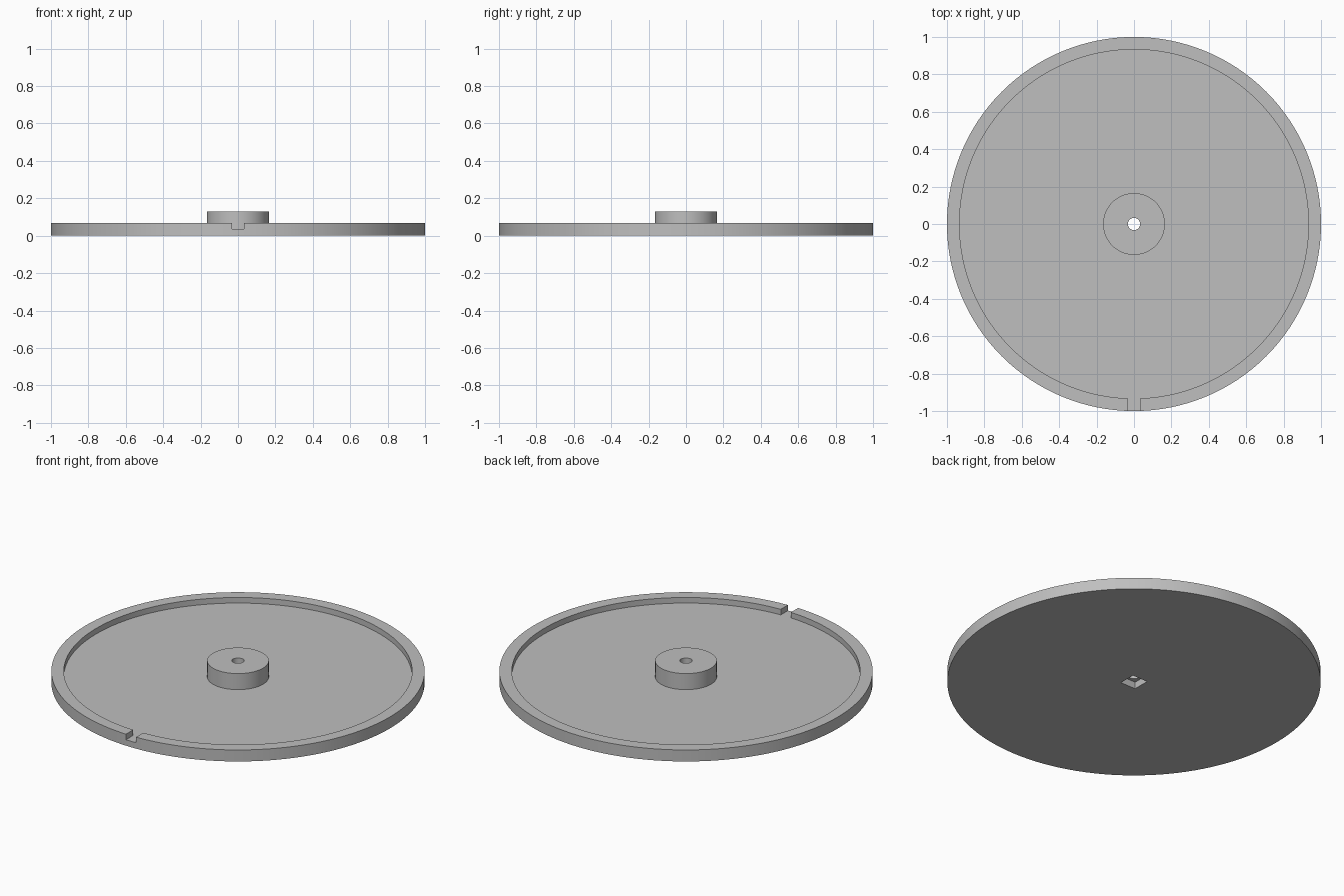
import bpy
import bmesh
import math
from mathutils import Matrix

cube = bpy.data.objects.get("Cube")
if cube:
    bpy.data.objects.remove(cube, do_unlink=True)

SEGMENTS = 128
BORE, HUB, RIM_INNER, RIM_OUTER = 0.033, 0.165, 0.933, 1.0
FLOOR_TOP, RIM_TOP, HUB_TOP = 0.035, 0.068, 0.13

grey = bpy.data.materials.new("plain grey")
grey.use_nodes = True
colour = (0.52, 0.52, 0.52, 1)
grey.diffuse_color = colour
grey.node_tree.nodes["Principled BSDF"].inputs["Base Color"].default_value = colour


def add_object(name, bm):
    bmesh.ops.recalc_face_normals(bm, faces=bm.faces)
    mesh = bpy.data.meshes.new(name)
    bm.to_mesh(mesh)
    bm.free()
    mesh.materials.append(grey)
    obj = bpy.data.objects.new(name, mesh)
    bpy.context.collection.objects.link(obj)
    return obj


def lathe(name, profile):
    """Revolve a closed (radius, height) profile about z."""
    bm = bmesh.new()
    verts = [bm.verts.new((r, 0, z)) for r, z in profile]
    edges = [bm.edges.new((v, verts[i - 1])) for i, v in enumerate(verts)]
    bmesh.ops.spin(bm, geom=verts + edges, cent=(0, 0, 0), axis=(0, 0, 1),
                   angle=math.tau, steps=SEGMENTS, use_merge=True)
    bmesh.ops.remove_doubles(bm, verts=bm.verts, dist=1e-5)
    return add_object(name, bm)


def cut_box(target, name, size, centre):
    """Cut a box out of the target, then discard the cutter."""
    bm = bmesh.new()
    bmesh.ops.create_cube(bm, size=1, matrix=Matrix.Translation(centre)
                          @ Matrix.Diagonal((*size, 1)))
    cutter = add_object(name, bm)
    cutter.hide_render = True
    mod = target.modifiers.new(name, "BOOLEAN")
    mod.operation = "DIFFERENCE"
    mod.solver = "EXACT"
    mod.object = cutter
    bpy.context.view_layer.objects.active = target
    bpy.ops.object.modifier_apply(modifier=mod.name)
    bpy.data.objects.remove(cutter, do_unlink=True)


# Round tray with raised rim, central hub and bore
tray = lathe("rimmed_disc_with_hub", [
    (BORE, 0), (RIM_OUTER, 0), (RIM_OUTER, RIM_TOP), (RIM_INNER, RIM_TOP),
    (RIM_INNER, FLOOR_TOP), (HUB, FLOOR_TOP), (HUB, HUB_TOP), (BORE, HUB_TOP)])

# Slot through the front of the rim, level with the floor
cut_box(tray, "rim_slot", (0.066, 0.2, 0.1), (0, -0.97, FLOOR_TOP + 0.05))

# Square socket under the hub
cut_box(tray, "hub_socket", (0.1, 0.1, 0.08), (0, 0, 0))

# Smooth round walls with crisp corners
bpy.ops.object.select_all(action="DESELECT")
tray.select_set(True)
bpy.context.view_layer.objects.active = tray
bpy.ops.object.shade_smooth_by_angle(angle=math.radians(30))
